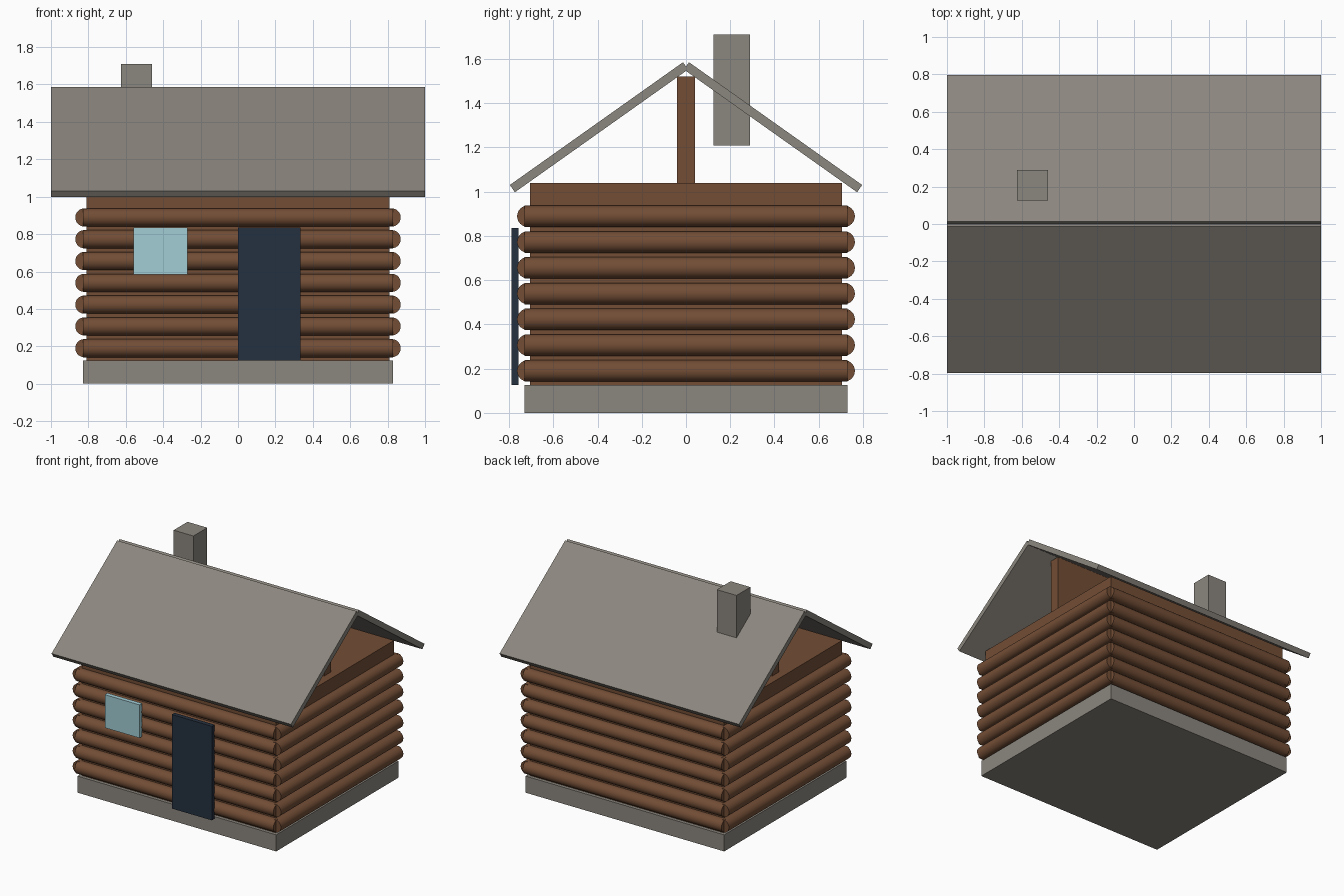
import bpy
import math
from mathutils import Matrix, Vector

cube = bpy.data.objects.get("Cube")
if cube:
    bpy.data.objects.remove(cube, do_unlink=True)


def make_material(name, rgb):
    mat = bpy.data.materials.new(name)
    mat.use_nodes = True
    color = (*rgb, 1.0)
    mat.diffuse_color = color
    bsdf = next(n for n in mat.node_tree.nodes if n.type == "BSDF_PRINCIPLED")
    bsdf.inputs["Base Color"].default_value = color
    return mat


stone = make_material("warm grey stone", (0.26, 0.24, 0.21))
wood = make_material("brown wood", (0.17, 0.075, 0.036))
door_paint = make_material("dark navy", (0.018, 0.03, 0.05))
glass = make_material("pale blue glass", (0.36, 0.61, 0.66))


def box(name, low, high, mat):
    """Axis-aligned box between two corners."""
    low, high = Vector(low), Vector(high)
    bpy.ops.mesh.primitive_cube_add(size=1, location=(low + high) / 2)
    obj = bpy.context.object
    obj.name = name
    obj.data.transform(Matrix.Diagonal((*(high - low), 1)))
    obj.data.materials.append(mat)
    return obj


def log(name, location, length, rotation):
    """Smooth round log with flat ends."""
    bpy.ops.mesh.primitive_cylinder_add(vertices=32, radius=LOG_RADIUS, depth=length,
                                        location=location, rotation=rotation)
    obj = bpy.context.object
    obj.name = name
    obj.data.materials.append(wood)
    bpy.ops.object.shade_smooth_by_angle(angle=math.radians(40))


# Foundation, wall core and the ridge support under the roof
HALF_X, HALF_Y, BASE_TOP, WALL_TOP = 0.83, 0.73, 0.125, 1.04
box("foundation", (-HALF_X, -HALF_Y, 0), (HALF_X, HALF_Y, BASE_TOP), stone)
box("wall_core", (-0.81, -0.705, BASE_TOP), (0.81, 0.705, WALL_TOP), wood)
box("ridge_support", (-0.75, -0.04, WALL_TOP), (0.75, 0.04, 1.52), wood)

# Stacked logs on all four walls
LOG_RADIUS = 0.0485
quarter = math.pi / 2
for row in range(7):
    z = 0.19 + row * 0.1165
    for side, front, end in ((-1, "front", "right"), (1, "back", "left")):
        log(f"{front}_log_{row + 1}", (0, side * 0.715, z), 2 * HALF_X, (0, quarter, 0))
        log(f"{end}_log_{row + 1}", (side * 0.8215, 0, z), 2 * HALF_Y, (quarter, 0, 0))

# Door and window panels on the front
box("door", (0, -0.79, BASE_TOP), (0.335, -0.757, 0.835), door_paint)
box("window", (-0.56, -0.79, 0.585), (-0.27, -0.757, 0.835), glass)

# Two sloping roof slabs that meet at the ridge
eave, ridge = Vector((0, 0.785, 1.014)), Vector((0, 0.002, 1.569))
run = eave - ridge
pitch = math.atan2(-run.z, run.y)
for side, name in ((-1, "front_roof"), (1, "back_roof")):
    slab = box(name, (-1, -run.length / 2, -0.02), (1, run.length / 2, 0.02), stone)
    middle = (eave + ridge) / 2
    slab.location = (0, side * middle.y, middle.z)
    slab.rotation_euler.x = -side * pitch

# Chimney through the back slope
box("chimney", (-0.625, 0.125, 1.21), (-0.46, 0.29, 1.71), stone)
